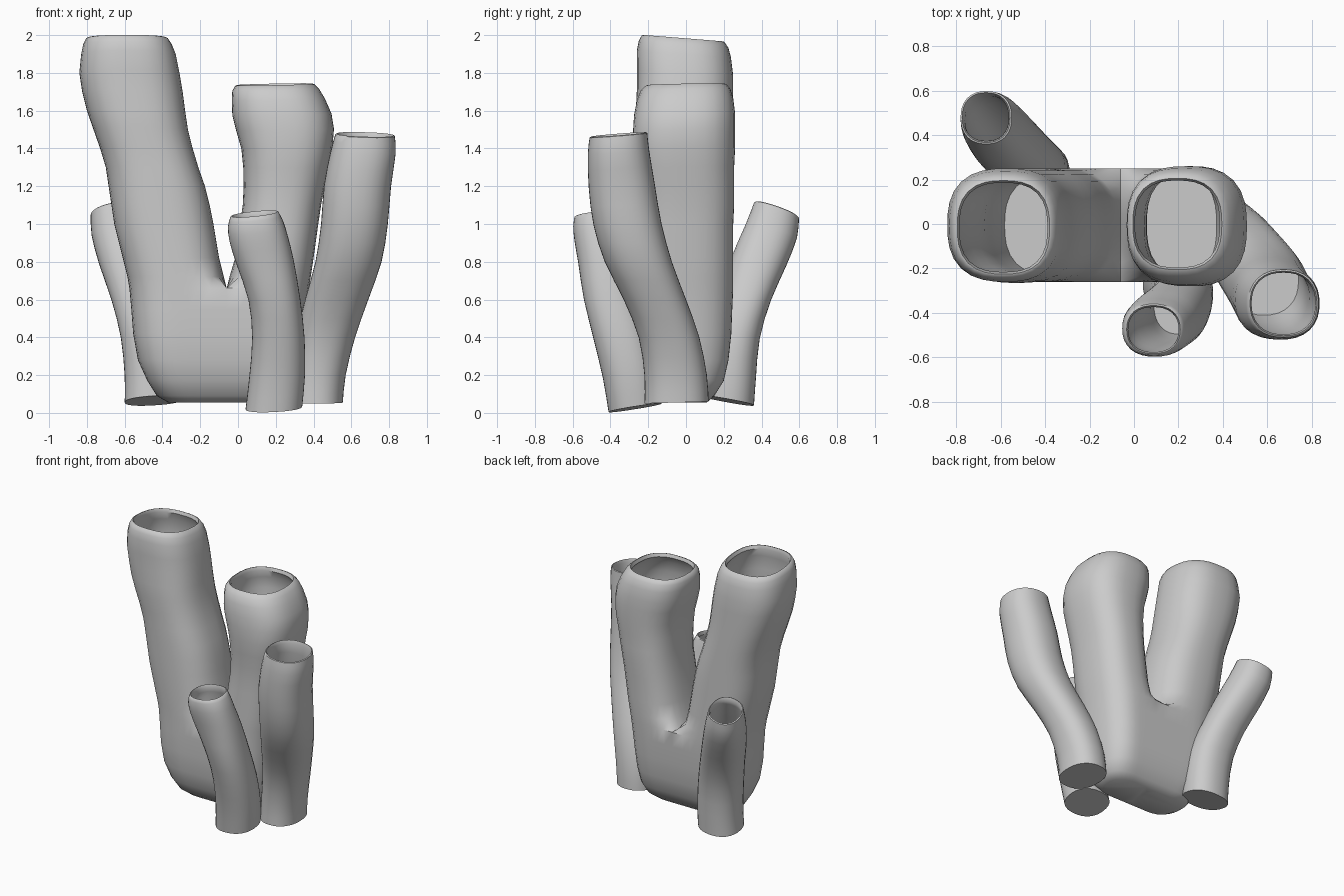
import bpy, bmesh, math

SEAM = -0.06   # plane where the two big tubes grow together
N = 32


def catmull(rows, steps):
    """Smoothly resample rows of (z, x0, x1, y0, y1)."""
    out = []
    for i in range(len(rows) - 1):
        a, b = rows[max(i - 1, 0)], rows[i]
        c, d = rows[i + 1], rows[min(i + 2, len(rows) - 1)]
        for s in range(steps):
            t = s / steps
            out.append(tuple(0.5 * (2 * q + (r - p) * t + (2 * p - 5 * q + 4 * r - w) * t * t
                                    + (3 * q - p - 3 * r + w) * t ** 3)
                             for p, q, r, w in zip(a, b, c, d)))
    out.append(rows[-1])
    return out


def ring(bm, row, tilts, span, inset=0.0, power=2.6, seam=0):
    """One rounded-square cross-section; seam = +1/-1 squares off the joined side."""
    z, x0, x1, y0, y1 = row
    cx, cy = (x0 + x1) / 2, (y0 + y1) / 2
    rx, ry = (x1 - x0) / 2 - inset, (y1 - y0) / 2 - inset
    t = 2 * (z - span[0]) / (span[1] - span[0]) - 1     # -1 at the foot, +1 at the rim
    tx, ty = (abs(t) * k for k in (tilts[0] if t > 0 else tilts[1]))
    joined = seam and abs((x1 if seam > 0 else x0) - SEAM) < 1e-5
    verts = []
    for k in range(N):
        a = 2 * math.pi * k / N
        c, s = math.cos(a), math.sin(a)
        if joined and c * seam > 1e-6:
            r = 1 / max(abs(c), abs(s))
        else:
            r = (abs(c) ** power + abs(s) ** power) ** (-1 / power)
        dx, dy = rx * r * c, ry * r * s
        verts.append(bm.verts.new((cx + dx, cy + dy, z + tx * dx + ty * dy)))
    return verts


def add_tube(bm, rows, floor, wall, rim_tilt=(0, 0), foot_tilt=(0, 0), seam=0, power=2.6):
    """Outer wall, rounded lip, inner wall and a floor inside."""
    span, tilts = (rows[0][0], rows[-1][0]), (rim_tilt, foot_tilt)
    rings = [ring(bm, r, tilts, span, 0, power, seam) for r in rows]
    top = rows[-1]
    rings.append(ring(bm, (top[0] + 0.004,) + top[1:], tilts, span, wall * 0.35, power))
    rings.append(ring(bm, (top[0] - 0.02,) + top[1:], tilts, span, wall * 0.7, power))
    rings += [ring(bm, r, tilts, span, wall, power) for r in reversed(rows[:-1])
              if floor < r[0] < top[0] - 0.04]
    for a, b in zip(rings, rings[1:]):
        for k in range(N):
            j = (k + 1) % N
            bm.faces.new((a[k], a[j], b[j], b[k]))
    bm.faces.new(rings[0][::-1])
    bm.faces.new(rings[-1])


def finish(bm, name):
    bmesh.ops.recalc_face_normals(bm, faces=bm.faces)
    mesh = bpy.data.meshes.new(name)
    bm.to_mesh(mesh)
    bm.free()
    ob = bpy.data.objects.new(name, mesh)
    bpy.context.collection.objects.link(ob)
    bpy.ops.object.select_all(action='DESELECT')
    ob.select_set(True)
    bpy.context.view_layer.objects.active = ob
    bpy.ops.object.shade_smooth_by_angle(angle=math.radians(45))


# Joined pair of large tubes: shared base rows as (z, left x, right x, y0, y1)
base = [(0.055, -0.37, 0.22, -0.14, 0.11), (0.09, -0.43, 0.28, -0.18, 0.15),
        (0.17, -0.48, 0.31, -0.225, 0.20), (0.28, -0.53, 0.33, -0.25, 0.225),
        (0.42, -0.555, 0.345, -0.26, 0.24), (0.55, -0.565, 0.36, -0.26, 0.245),
        (0.66, -0.575, 0.375, -0.26, 0.25)]
left = [(z, l, SEAM, a, b) for z, l, r, a, b in base] + [
    (0.72, -0.585, -0.075, -0.26, 0.25), (0.82, -0.61, -0.10, -0.26, 0.25),
    (1.0, -0.655, -0.13, -0.26, 0.25), (1.1, -0.67, -0.15, -0.26, 0.25),
    (1.2, -0.685, -0.175, -0.26, 0.25), (1.3, -0.70, -0.21, -0.26, 0.25),
    (1.4, -0.73, -0.24, -0.26, 0.25), (1.5, -0.765, -0.265, -0.265, 0.25),
    (1.6, -0.80, -0.28, -0.265, 0.25), (1.7, -0.825, -0.293, -0.26, 0.25),
    (1.8, -0.84, -0.31, -0.26, 0.25), (1.9, -0.83, -0.33, -0.26, 0.238),
    (1.95, -0.82, -0.35, -0.25, 0.225), (1.98, -0.805, -0.37, -0.235, 0.205)]
right = [(z, SEAM, r, a, b) for z, l, r, a, b in base] + [
    (0.72, -0.045, 0.385, -0.26, 0.25), (0.82, -0.015, 0.40, -0.26, 0.25),
    (1.0, 0.01, 0.425, -0.255, 0.25), (1.1, 0.025, 0.44, -0.255, 0.255),
    (1.2, 0.03, 0.46, -0.26, 0.255), (1.3, 0.028, 0.48, -0.27, 0.255),
    (1.4, 0.018, 0.50, -0.28, 0.26), (1.5, -0.01, 0.508, -0.28, 0.26),
    (1.58, -0.03, 0.495, -0.275, 0.26), (1.66, -0.033, 0.46, -0.26, 0.25),
    (1.71, -0.03, 0.43, -0.24, 0.235), (1.735, -0.015, 0.405, -0.215, 0.215)]
bm = bmesh.new()
add_tube(bm, left, 0.78, 0.028, (0, -0.08), seam=1)
add_tube(bm, right, 0.78, 0.028, (0.02, 0.02), seam=-1)
inner = [f for f in bm.faces if all(abs(v.co.x - SEAM) < 1e-4 for v in f.verts)]
bmesh.ops.delete(bm, geom=inner, context='FACES')
bmesh.ops.remove_doubles(bm, verts=bm.verts, dist=1e-4)
finish(bm, "joined_large_tubes")

# Three slim side tubes: rows, inner floor height, rim tilt, foot tilt
slim = {
    "front_tube": ([(0.027, 0.04, 0.34, -0.41, -0.13), (0.2, 0.06, 0.355, -0.44, -0.15),
                    (0.4, 0.075, 0.352, -0.49, -0.19), (0.6, 0.055, 0.33, -0.54, -0.24),
                    (0.8, -0.01, 0.295, -0.57, -0.29), (0.92, -0.045, 0.265, -0.59, -0.325),
                    (1.0, -0.053, 0.24, -0.597, -0.345), (1.05, -0.04, 0.215, -0.59, -0.36)],
                   0.4, (0.1, 0.12), (0.05, 0.16)),
    "right_tube": ([(0.055, 0.27, 0.555, -0.22, 0.12), (0.2, 0.28, 0.57, -0.22, 0.11),
                    (0.4, 0.31, 0.62, -0.25, 0.07), (0.6, 0.355, 0.69, -0.33, 0.0),
                    (0.8, 0.41, 0.76, -0.43, -0.075), (1.0, 0.44, 0.793, -0.49, -0.13),
                    (1.2, 0.455, 0.81, -0.515, -0.165), (1.38, 0.49, 0.835, -0.52, -0.195),
                    (1.47, 0.515, 0.83, -0.51, -0.205)],
                   0.75, (-0.03, 0.08), (0, 0.03)),
    "back_tube": ([(0.065, -0.60, -0.29, 0.08, 0.36), (0.2, -0.60, -0.29, 0.09, 0.37),
                   (0.4, -0.62, -0.31, 0.11, 0.39), (0.6, -0.67, -0.37, 0.17, 0.45),
                   (0.8, -0.735, -0.445, 0.24, 0.53), (0.96, -0.775, -0.51, 0.315, 0.587),
                   (1.07, -0.78, -0.55, 0.36, 0.598)],
                  0.4, (0.2, -0.34), (0.06, -0.18)),
}
for name, (rows, floor, rim_tilt, foot_tilt) in slim.items():
    bm = bmesh.new()
    add_tube(bm, catmull(rows, 2), floor, 0.02, rim_tilt, foot_tilt, power=2.3)
    finish(bm, name)
